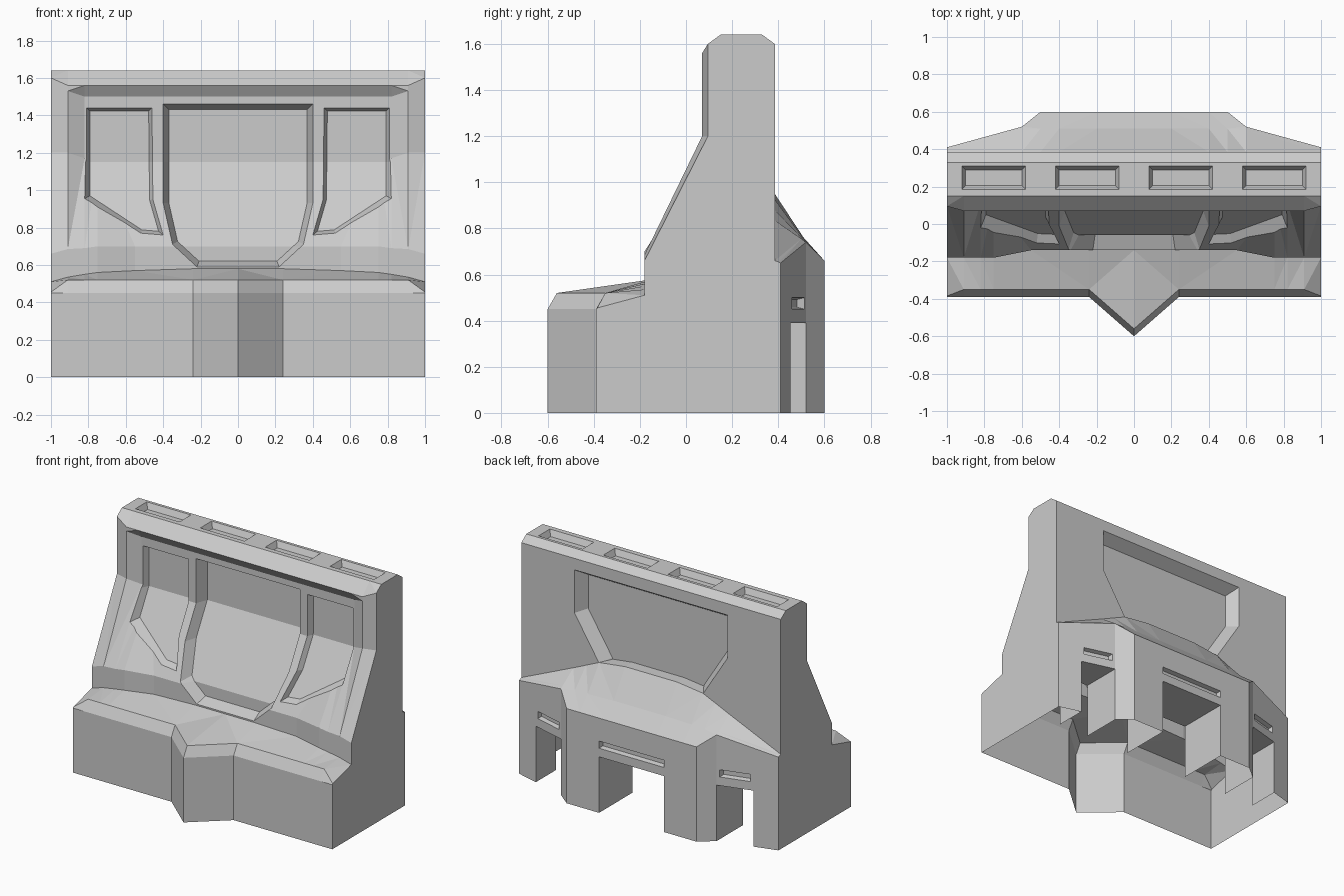
import bpy, bmesh
from mathutils import Vector

if "Cube" in bpy.data.objects:
    bpy.data.objects.remove(bpy.data.objects["Cube"])

stone = bpy.data.materials.new("light grey stone")
stone.use_nodes = True
stone.diffuse_color = (0.6, 0.6, 0.6, 1)
stone.node_tree.nodes["Principled BSDF"].inputs["Base Color"].default_value = (0.6, 0.6, 0.6, 1)


def to_object(name, bm):
    bmesh.ops.recalc_face_normals(bm, faces=bm.faces)
    mesh = bpy.data.meshes.new(name)
    bm.to_mesh(mesh)
    bm.free()
    mesh.materials.append(stone)
    obj = bpy.data.objects.new(name, mesh)
    bpy.context.collection.objects.link(obj)
    return obj


def loft(name, stations):
    """Skin closed (y, z) sections along x; stations run from the end to the middle and are mirrored."""
    rows = stations + [(-x, s) for x, s in reversed(stations) if x > 0]
    bm = bmesh.new()
    rings = [[bm.verts.new((x, y, z)) for y, z in s] for x, s in rows]
    for a, b in zip(rings, rings[1:]):
        for i in range(len(a)):
            j = (i + 1) % len(a)
            bm.faces.new((a[i], a[j], b[j], b[i]))
    bm.faces.new(rings[0])
    bm.faces.new(rings[-1])
    bmesh.ops.triangulate(bm, faces=[f for f in bm.faces if len(f.verts) == 4])
    return to_object(name, bm)


def inset(poly, t):
    pts = [Vector(p) for p in poly]
    n = len(pts)
    area = sum(pts[i - 1].x * pts[i].y - pts[i].x * pts[i - 1].y for i in range(n))
    sign = 1 if area > 0 else -1
    out = []
    for i in range(n):
        e1 = (pts[i] - pts[i - 1]).normalized()
        e2 = (pts[(i + 1) % n] - pts[i]).normalized()
        n1, n2 = Vector((-e1.y, e1.x)) * sign, Vector((-e2.y, e2.x)) * sign
        out.append(pts[i] + (n1 + n2) * t / (1 + n1.dot(n2)))
    return out


def combine(target, tool, operation):
    mod = target.modifiers.new(operation.lower(), 'BOOLEAN')
    mod.operation, mod.object, mod.solver = operation, tool, 'EXACT'
    bpy.context.view_layer.objects.active = target
    bpy.ops.object.modifier_apply(modifier=mod.name)
    bpy.data.objects.remove(tool)


def pocket(target, poly, depth, taper, place, out=0.02, levels=()):
    """Cut a tapered pocket; place maps (a, b, depth) onto the surface."""
    bm = bmesh.new()
    loops = []
    for d in (-out, depth):
        loops.append([bm.verts.new((p.x, d, p.y)) for p in inset(poly, taper * d / depth)])
        bm.faces.new(loops[-1])
    for i in range(len(poly)):
        bm.faces.new((loops[0][i - 1], loops[0][i], loops[1][i], loops[1][i - 1]))
    for z in levels:
        bmesh.ops.bisect_plane(bm, geom=bm.verts[:] + bm.edges[:] + bm.faces[:],
                               plane_co=(0, 0, z), plane_no=(0, 0, 1))
    for v in bm.verts:
        v.co = place(v.co.x, v.co.z, v.co.y)
    combine(target, to_object("pocket_cutter", bm), 'DIFFERENCE')


def rect(x0, x1, z0, z1):
    return [(x0, z0), (x1, z0), (x1, z1), (x0, z1)]


def mirrored(poly):
    return [(-x, z) for x, z in poly]


# Wall with bench: section from the bench front, over the top, down the back
def wall_section(front, lip, lip_z, joint, joint_z, slope_z, face, bend_z, face_z, edge, edge_z):
    return [(front, -0.1), (front, 0.45), (lip, lip_z), (joint, joint_z), (joint, slope_z),
            (face, bend_z), (face, face_z), (edge, edge_z), (0.15, 1.64), (0.33, 1.64),
            (0.385, 1.6), (0.385, -0.1)]


wall = loft("wall_shell", [
    (1.0, wall_section(-0.39, -0.385, 0.455, -0.18, 0.51, 0.66, 0.095, 1.2, 1.55, 0.095, 1.6)),
    (0.91, wall_section(-0.39, -0.35, 0.52, -0.18, 0.535, 0.685, 0.07, 1.2, 1.53, 0.07, 1.56)),
    (0.82, wall_section(-0.39, -0.35, 0.52, -0.18, 0.55, 0.69, 0.11, 1.17, 1.5, 0.07, 1.56)),
    (0.75, wall_section(-0.39, -0.35, 0.52, -0.18, 0.56, 0.7, 0.11, 1.15, 1.5, 0.07, 1.56)),
    (0.55, wall_section(-0.39, -0.35, 0.52, -0.14, 0.57, 0.7, 0.11, 1.15, 1.5, 0.07, 1.56)),
    (0.24, wall_section(-0.39, -0.35, 0.52, -0.14, 0.58, 0.7, 0.11, 1.15, 1.5, 0.07, 1.56)),
    (0.0, wall_section(-0.6, -0.56, 0.52, -0.14, 0.58, 0.7, 0.11, 1.15, 1.5, 0.07, 1.56)),
])


# Front pockets follow the sloping face
def on_front(a, b, d):
    t = min(max((b - 0.7) / 0.45, 0), 1)
    return Vector((a, -0.14 + 0.25 * t + d, b))


half = [(0.4, 1.46), (0.4, 0.93), (0.35, 0.71), (0.22, 0.59)]
pocket(wall, half + mirrored(half)[::-1], 0.08, 0.03, on_front, levels=(0.7, 1.15))

window = [(0.46, 1.44), (0.81, 1.44), (0.81, 0.96), (0.52, 0.77), (0.4, 0.76), (0.455, 0.95)]
for shape in (window, mirrored(window)):
    pocket(wall, shape, 0.04, 0.018, on_front, out=0.06, levels=(1.15,))

# Wide pocket in the back of the wall
half = [(0.59, 1.52), (0.59, 1.22), (0.4, 0.92), (0.36, 0.8)]
pocket(wall, half + mirrored(half)[::-1], 0.08, 0.05, lambda a, b, d: Vector((a, 0.385 - d, b)))

# Shallow trays in the top
for x in (-0.75, -0.25, 0.25, 0.75):
    pocket(wall, rect(x - 0.17, x + 0.17, 0.185, 0.31), 0.04, 0.02,
           lambda a, b, d: Vector((a, b, 1.64 - d)))


# Rear annex with a hipped roof
def annex_section(back, eave, mid, mid_z, ridge):
    return [(back, -0.15), (back, eave), (mid, mid_z), (0.385, ridge), (0.22, ridge), (0.22, -0.15)]


annex = loft("rear_annex", [
    (1.0, annex_section(0.41, 0.65, 0.4, 0.655, 0.66)),
    (0.6, annex_section(0.52, 0.74, 0.5, 0.755, 0.835)),
    (0.5, annex_section(0.6, 0.66, 0.51, 0.75, 0.88)),
    (0.4, annex_section(0.6, 0.66, 0.51, 0.755, 0.925)),
    (0.2, annex_section(0.6, 0.66, 0.51, 0.76, 0.95)),
])
combine(wall, annex, 'UNION')


# Doorways and slots in the annex
def on_annex(a, b, d):
    return Vector((a, 0.6 - d, b))


def on_wing(a, b, d):
    return Vector((a, 0.52 - 0.275 * (abs(a) - 0.6) - d, b))


TUNNEL_END = 0.23
side_door, side_slot = rect(0.6, 0.84, -0.3, 0.39), rect(0.62, 0.82, 0.45, 0.5)
for door in (rect(-0.25, 0.25, -0.3, 0.39), side_door, mirrored(side_door)):
    pocket(wall, door, 0.6 - TUNNEL_END, 0, on_annex, out=0.1)
pocket(wall, rect(-0.25, 0.25, 0.45, 0.5), 0.03, 0.008, on_annex)
for slot in (side_slot, mirrored(side_slot)):
    pocket(wall, slot, 0.03, 0.008, on_wing)

# Open the underside and the inner ends of the doorways
bm = bmesh.new()
bm.from_mesh(wall.data)
bmesh.ops.bisect_plane(bm, geom=bm.verts[:] + bm.edges[:] + bm.faces[:], plane_co=(0, 0, 0),
                       plane_no=(0, 0, 1), clear_inner=True)
ends = [f for f in bm.faces if all(abs(v.co.y - TUNNEL_END) < 0.002 and v.co.z < 0.4 for v in f.verts)]
bmesh.ops.delete(bm, geom=ends, context='FACES')
bm.to_mesh(wall.data)
bm.free()
